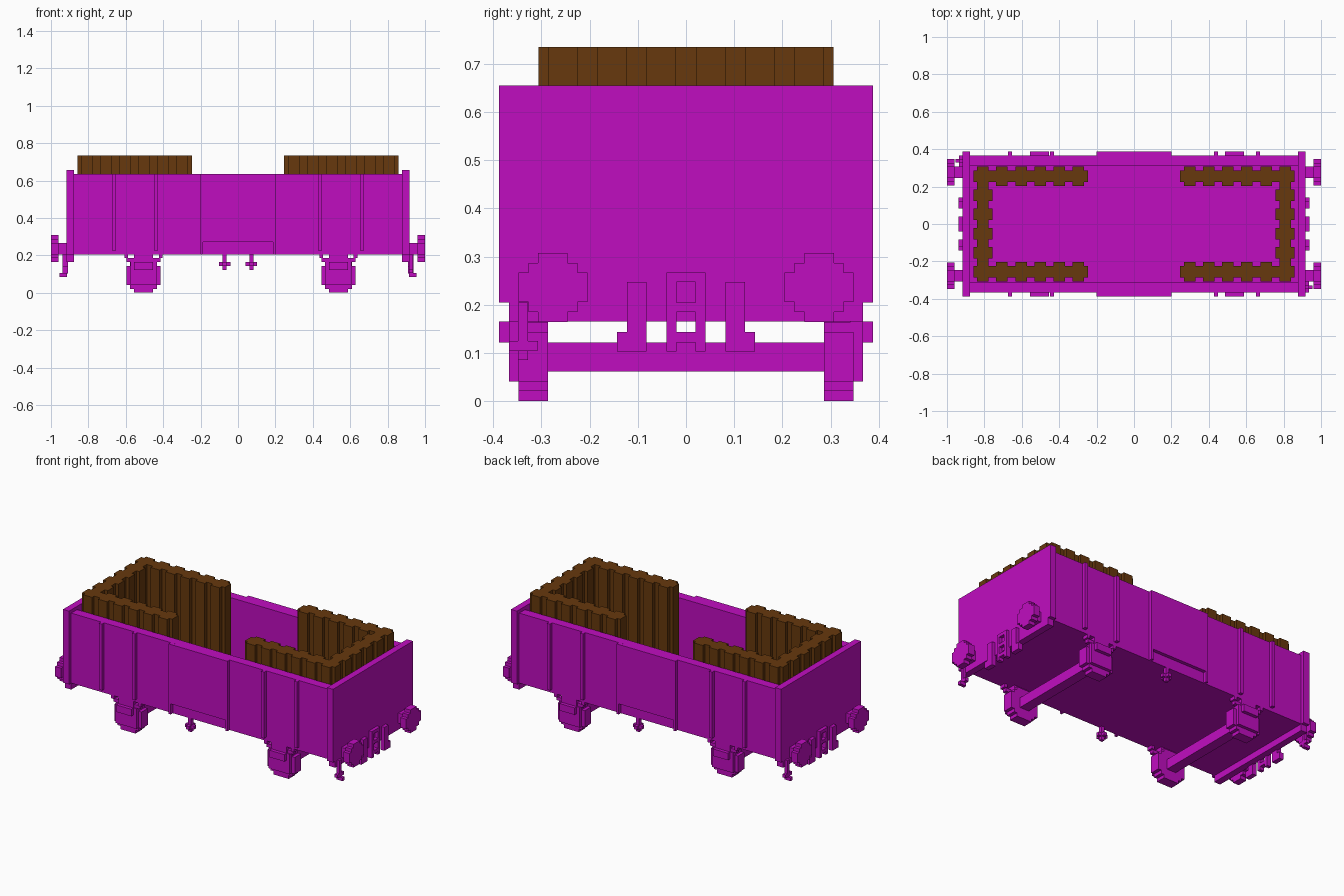
import bpy, bmesh
from mathutils import Vector

old = bpy.data.objects.get("Cube")
if old:
    bpy.data.objects.remove(old, do_unlink=True)

V = 2 / 98  # block size


def material(name, rgb):
    m = bpy.data.materials.new(name)
    m.use_nodes = True
    m.diffuse_color = (*rgb, 1)
    node = m.node_tree.nodes["Principled BSDF"]
    node.inputs["Base Color"].default_value = (*rgb, 1)
    node.inputs["Roughness"].default_value = 0.8
    return m


magenta = material("magenta paint", (0.53, 0.004, 0.53))
brown = material("brown timber", (0.135, 0.04, 0.004))


def build(name, boxes, mat=magenta):
    """One object from boxes given as (x0, x1, y0, y1, z0, z1)."""
    bm = bmesh.new()
    for b in boxes:
        lo, hi = Vector(b[0::2]), Vector(b[1::2])
        for v in bmesh.ops.create_cube(bm, size=1)["verts"]:
            v.co = (lo + hi) / 2 + v.co * (hi - lo)
    return finish(name, bm, mat)


def finish(name, bm, mat):
    mesh = bpy.data.meshes.new(name)
    bm.to_mesh(mesh)
    bm.free()
    mesh.materials.append(mat)
    ob = bpy.data.objects.new(name, mesh)
    bpy.context.collection.objects.link(ob)
    return ob


def turned(boxes):
    """Boxes rotated half a turn about the vertical axis."""
    return [(-b[1], -b[0], -b[3], -b[2], b[4], b[5]) for b in boxes]


def mirror_y(boxes):
    return [(b[0], b[1], -b[3], -b[2], b[4], b[5]) for b in boxes]


def both_ends(name, boxes):
    build("right_end_" + name, boxes)
    build("left_end_" + name, turned(boxes))


def both_sides(name, boxes):
    build("front_" + name, boxes)
    build("back_" + name, turned(boxes))


def stepped_disc(n, rows):
    """Half sizes of crossing boxes that make a blocky disc."""
    return [((n - 2 * i) * V / 2, (rows + 2 * i) * V / 2) for i in range((n - rows) // 2 + 1)]


# Body tub
build("floor", [(-0.89, 0.89, -0.33, 0.33, 0.205, 0.235)])
both_ends("board", [(0.877, 0.918, -0.388, 0.388, 0.205, 0.655),
                    (0.877, 0.918, -0.367, 0.367, 0.165, 0.205)])
both_sides("side_board", [(-0.88, 0.88, -0.367, -0.31, 0.205, 0.635)])
both_sides("door", [(-0.2, 0.2, -0.388, -0.365, 0.27, 0.635),
                    (-0.2, -0.186, -0.388, -0.365, 0.205, 0.27),
                    (0.186, 0.2, -0.388, -0.365, 0.205, 0.27)])
both_sides("side_ribs", [(x - V / 2, x + V / 2, -0.388, -0.365, 0.227, 0.635)
                         for x in (-0.663, -0.439, 0.439, 0.663)])

# Buffers: stepped plate on a short neck
buffers = []
for y in (-0.276, 0.276):
    buffers += [(0.96, 1.0, y - w, y + w, 0.236 - h, 0.236 + h) for w, h in stepped_disc(7, 3)]
    buffers.append((0.91, 0.97, y - 0.031, y + 0.031, 0.205, 0.267))
both_ends("buffers", buffers)

# Central coupling with openings, and a hose on either side
x0, x1 = 0.91, 0.918 + V
frame = [(x0, x1, s * 0.03 - 0.0102, s * 0.03 + 0.0102, 0.103, 0.267) for s in (-1, 1)]
frame += [(x0, x1, -0.025, 0.025, a, b)
          for a, b in ((0.122, 0.143), (0.185, 0.205), (0.247, 0.267))]
both_ends("coupling", frame)
hose = [(x0, x1, 0.082, 0.122, 0.103, 0.247), (x0, x1, 0.082, 0.143, 0.103, 0.143)]
both_ends("hoses", hose + mirror_y(hose))

# Corner shunting step
both_ends("corner_step", [(0.914, 0.935, -0.348, -0.328, 0.085, 0.205),
                          (0.914, 0.935, -0.367, -0.307, 0.105, 0.125),
                          (0.914, 0.955, -0.348, -0.328, 0.085, 0.105)])

# Running gear: wheels, axle boxes, spring hangers and axles
for label, x in (("right", 0.537), ("left", -0.505)):
    wheel = [(x - w, x + w, -0.347, -0.286, 0.092 - h, 0.092 + h) for w, h in stepped_disc(9, 5)]
    box = [(x - 0.071, x + 0.071, -0.367, -0.34, 0.041, 0.165),
           (x - 0.051, x + 0.051, -0.388, -0.36, 0.122, 0.165),
           (x - 0.051, x + 0.051, -0.367, -0.31, 0.165, 0.21)]
    for s in (-1, 1):
        hx = x + s * 0.092
        box.append((hx - V / 2, hx + V / 2, -0.367, -0.33, 0.185, 0.21))
        box.append((x + s * 0.06 - 0.03, x + s * 0.06 + 0.03, -0.36, -0.335, 0.165, 0.185))
    for side, flip in (("front", list), ("back", mirror_y)):
        build(f"{side}_{label}_wheel", flip(wheel))
        build(f"{side}_{label}_axle_box", flip(box))
    build(label + "_axle", [(x - 0.031, x + 0.031, -0.29, 0.29, 0.061, 0.122)])

# Brake lever hung under each side
both_sides("brake_lever", [(-0.082, -0.061, -0.367, -0.347, 0.122, 0.21),
                           (-0.102, -0.041, -0.367, -0.347, 0.143, 0.163),
                           (-0.082, -0.061, -0.388, -0.327, 0.143, 0.163)])


# Timber stakes: cross-shaped prisms standing shoulder to shoulder
def stakes(name, centres):
    bm = bmesh.new()
    a, b = 1.5 * V, 2.5 * V
    quarter = [(b, -a), (b, a), (a, a)]
    outline = []
    for _ in range(4):
        outline += quarter
        quarter = [(-y, x) for x, y in quarter]
    for cx, cy in centres:
        face = bm.faces.new([bm.verts.new((cx + x, cy + y, 0.235)) for x, y in outline])
        out = bmesh.ops.extrude_face_region(bm, geom=[face])["geom"]
        for v in out:
            if isinstance(v, bmesh.types.BMVert):
                v.co.z = 0.735
    bmesh.ops.recalc_face_normals(bm, faces=bm.faces)
    finish(name, bm, brown)


pitch = 5 * V
for label, s in (("right", 1), ("left", -1)):
    row = [s * (0.808 - pitch * k) for k in range(6)]
    stakes(label + "_front_stakes", [(x, -2.5 * pitch) for x in row])
    stakes(label + "_back_stakes", [(x, 2.5 * pitch) for x in row])
    stakes(label + "_end_stakes", [(s * 0.808, pitch * (k - 1.5)) for k in range(4)])
